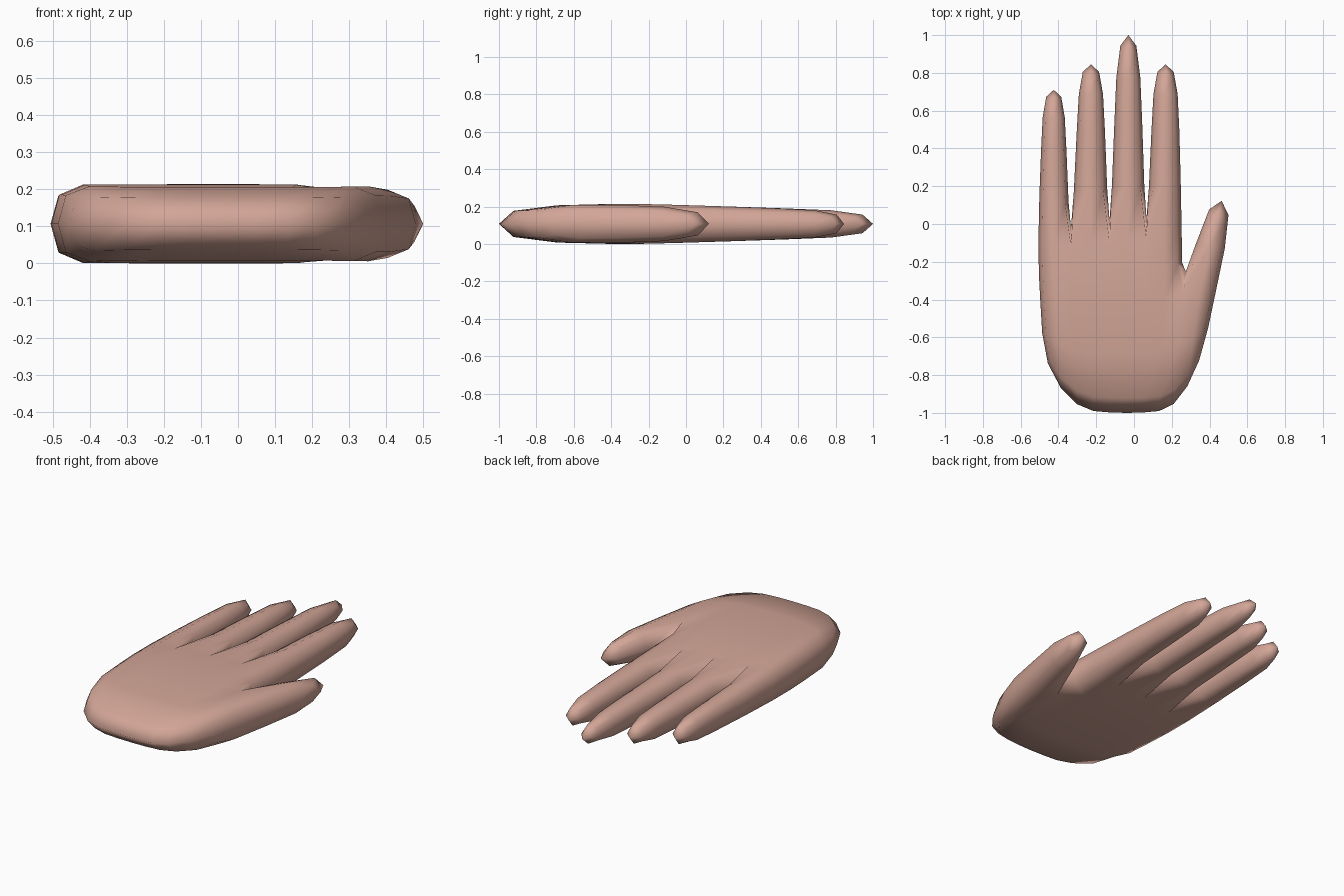
import bpy

if "Cube" in bpy.data.objects:
    bpy.data.objects.remove(bpy.data.objects["Cube"])

MID_Z = 0.107
verts, faces = [], []   # plan-view cage: (x, y, half thickness)


def pt(x, y, h):
    verts.append((x, y, h))
    return len(verts) - 1


# Palm: wrist row, outer sides, mid row and knuckle row
wrist = [pt(-0.30, -0.98, 0.09), pt(-0.13, -1.0, 0.09),
         pt(0.055, -1.0, 0.09), pt(0.212, -0.98, 0.09)]
heel_l = pt(-0.475, -0.755, 0.10)
heel_r = pt(0.352, -0.74, 0.10)
mid = [pt(-0.497, -0.40, 0.106), pt(-0.335, -0.39, 0.109), pt(-0.13, -0.38, 0.109),
       pt(0.065, -0.38, 0.109), pt(0.257, -0.35, 0.108), pt(0.432, -0.365, 0.104)]
knuckle = [pt(-0.51, -0.13, 0.103), pt(-0.335, -0.185, 0.104), pt(-0.13, -0.153, 0.105),
           pt(0.065, -0.14, 0.105), pt(0.253, -0.06, 0.103)]

faces.append((wrist[0], mid[1], mid[0], heel_l))
for i in range(3):
    faces.append((wrist[i], wrist[i + 1], mid[i + 2], mid[i + 1]))
faces.append((wrist[3], heel_r, mid[5], mid[4]))
for i in range(4):
    faces.append((mid[i], mid[i + 1], knuckle[i + 1], knuckle[i]))

# Fingers: centre x, middle joint y, joint half width, tip y, tip half width
fingers = [(-0.425, 0.42, 0.067, 0.71, 0.050),
           (-0.228, 0.53, 0.074, 0.845, 0.054),
           (-0.030, 0.55, 0.074, 1.00, 0.053),
           (0.167, 0.53, 0.074, 0.845, 0.054)]
for i, (cx, jy, jw, ty, tw) in enumerate(fingers):
    a, b = knuckle[i], knuckle[i + 1]
    for y, w, h in ((jy, jw, 0.083), (ty, tw, 0.063)):
        c, d = pt(cx - w, y, h), pt(cx + w, y, h)
        faces.append((a, b, d, c))
        a, b = c, d

# Thumb
faces.append((mid[4], mid[5], pt(0.528, 0.10, 0.078), pt(0.400, 0.145, 0.078)))

# Top and bottom skins, with walls along the open outline
n = len(verts)
coords = [(x, y, MID_Z + h) for x, y, h in verts] + [(x, y, MID_Z - h) for x, y, h in verts]
directed = {(f[k], f[(k + 1) % 4]) for f in faces for k in range(4)}
skin = list(faces) + [tuple(v + n for v in reversed(f)) for f in faces]
skin += [(b, a, a + n, b + n) for a, b in sorted(directed) if (b, a) not in directed]

mesh = bpy.data.meshes.new("hand")
mesh.from_pydata(coords, [], skin)
mesh.update()
hand = bpy.data.objects.new("hand", mesh)
bpy.context.collection.objects.link(hand)
for p in mesh.polygons:
    p.use_smooth = True

# One level of smoothing rounds the cage
sub = hand.modifiers.new("round", 'SUBSURF')
sub.levels = sub.render_levels = 1
sub.use_limit_surface = False

skin_mat = bpy.data.materials.new("skin")
skin_mat.diffuse_color = (0.65, 0.38, 0.31, 1)
skin_mat.use_nodes = True
skin_mat.node_tree.nodes["Principled BSDF"].inputs["Base Color"].default_value = skin_mat.diffuse_color
mesh.materials.append(skin_mat)
